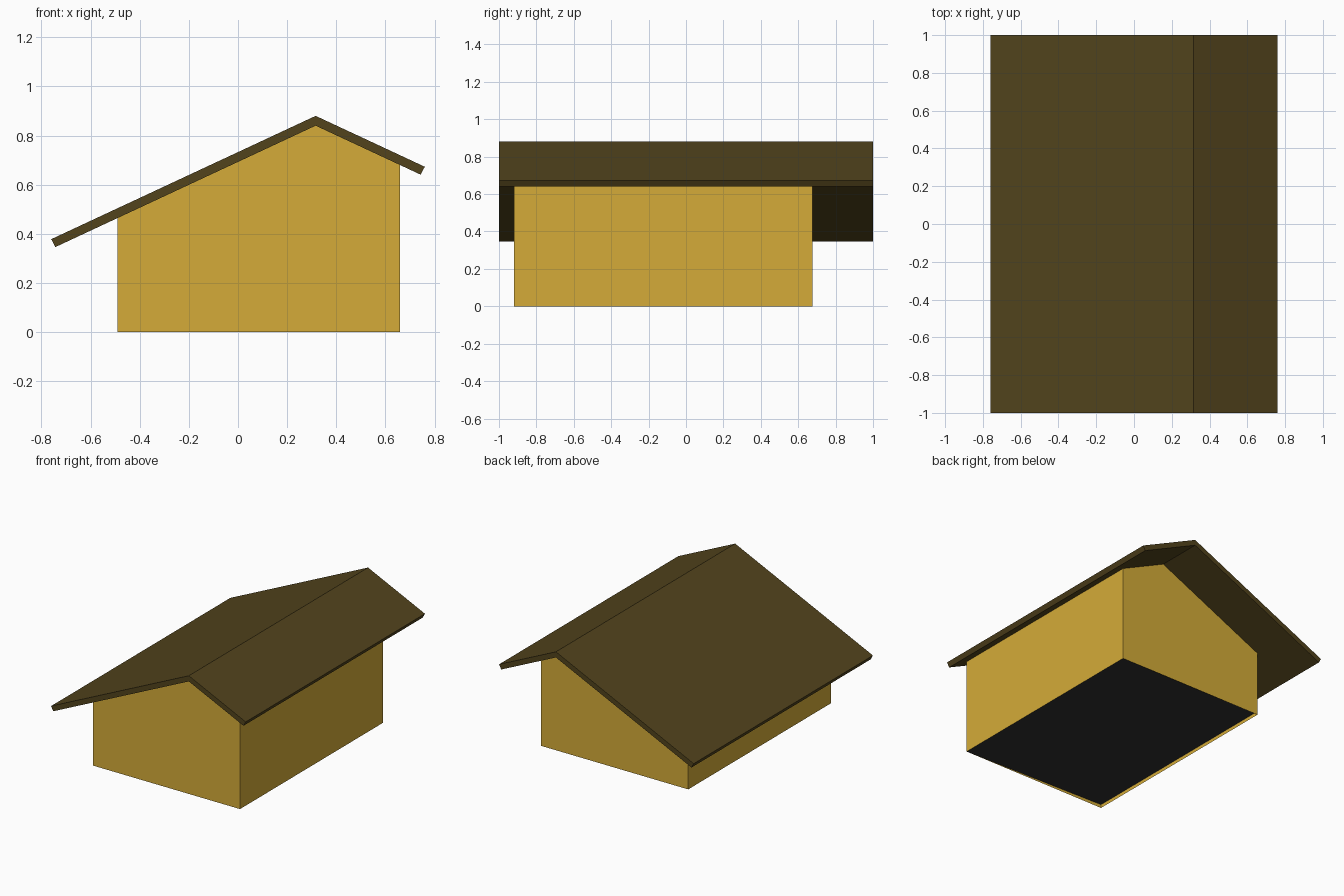
import bpy, math

if "Cube" in bpy.data.objects:
    bpy.data.objects.remove(bpy.data.objects["Cube"])

SLOPE = math.tan(math.radians(25))
RIDGE_X, RIDGE_TOP, RIDGE_UNDER = 0.316, 0.88, 0.84


def material(name, rgb):
    mat = bpy.data.materials.new(name)
    mat.diffuse_color = (*rgb, 1)
    mat.use_nodes = True
    mat.node_tree.nodes["Principled BSDF"].inputs["Base Color"].default_value = mat.diffuse_color
    return mat


def add_mesh(name, verts, faces, mat):
    mesh = bpy.data.meshes.new(name)
    mesh.from_pydata(verts, [], faces)
    mesh.materials.append(mat)
    obj = bpy.data.objects.new(name, mesh)
    bpy.context.collection.objects.link(obj)
    return obj


def extrude_profile(name, profile, y0, y1, mat, open_sides=()):
    """Extrude an (x, z) profile, counter-clockwise from the front, along y."""
    n = len(profile)
    verts = [(x, y, z) for y in (y0, y1) for x, z in profile]
    faces = [list(range(n)), list(range(2 * n - 1, n - 1, -1))]
    for i in range(n):
        if i not in open_sides:
            j = (i + 1) % n
            faces.append([j, i, i + n, j + n])
    return add_mesh(name, verts, faces, mat)


def under(x):
    """Height of the roof underside at x."""
    return RIDGE_UNDER - SLOPE * abs(x - RIDGE_X)


def top(x):
    """Height of the roof surface at x."""
    return RIDGE_TOP - SLOPE * abs(x - RIDGE_X)


yellow = material("yellow_wall", (0.66, 0.41, 0.04))
brown = material("brown_roof", (0.085, 0.057, 0.012))
dark = material("dark_floor", (0.03, 0.03, 0.03))

LEFT, RIGHT, FRONT, BACK = -0.49, 0.66, -0.92, 0.675

# Gabled walls, open underneath
extrude_profile("walls",
                [(LEFT, 0), (RIGHT, 0), (RIGHT, under(RIGHT)),
                 (RIDGE_X, RIDGE_UNDER), (LEFT, under(LEFT))],
                FRONT, BACK, yellow, open_sides=(0,))

# Asymmetric roof with eave ends cut square to the slope
extrude_profile("roof",
                [(-0.76, top(-0.76)), (-0.743, under(-0.743)),
                 (RIDGE_X, RIDGE_UNDER), (0.743, under(0.743)),
                 (0.76, top(0.76)), (RIDGE_X, RIDGE_TOP)],
                -1, 1, brown)

# Floor sheet, slightly raised toward the left wall
add_mesh("floor",
         [(LEFT, FRONT, 0.025), (LEFT, BACK, 0.025),
          (RIGHT, BACK, 0), (RIGHT, FRONT, 0)],
         [(0, 1, 2, 3)], dark)
